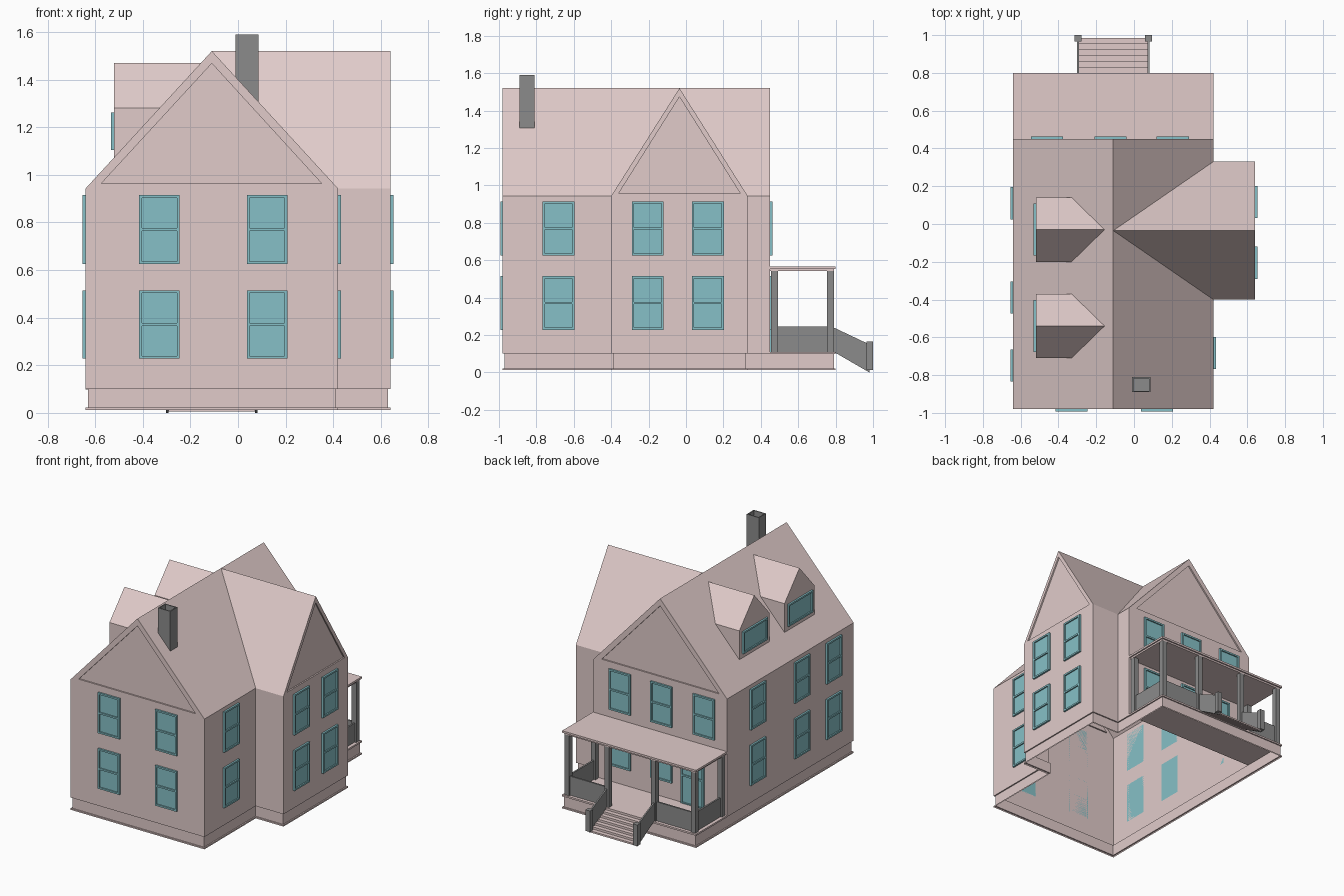
import bpy, bmesh
from math import radians
from mathutils import Matrix

if "Cube" in bpy.data.objects:
    bpy.data.objects.remove(bpy.data.objects["Cube"])


def material(name, rgb):
    m = bpy.data.materials.new(name)
    m.diffuse_color = (*rgb, 1)
    m.use_nodes = True
    m.node_tree.nodes["Principled BSDF"].inputs["Base Color"].default_value = m.diffuse_color
    return m


PINK = material("pink_siding", (0.75, 0.60, 0.59))
TEAL = material("teal_trim", (0.24, 0.53, 0.57))
DARK = material("dark_wood", (0.26, 0.26, 0.26))


def finish(name, bm, mat, fix=True):
    if fix:
        bmesh.ops.recalc_face_normals(bm, faces=bm.faces)
    me = bpy.data.meshes.new(name)
    bm.to_mesh(me)
    bm.free()
    me.materials.append(mat)
    ob = bpy.data.objects.new(name, me)
    bpy.context.collection.objects.link(ob)
    return ob


def add_box(bm, x0, x1, y0, y1, z0, z1):
    m = Matrix.Translation(((x0 + x1) / 2, (y0 + y1) / 2, (z0 + z1) / 2))
    m = m @ Matrix.Diagonal((x1 - x0, y1 - y0, z1 - z0, 1))
    return bmesh.ops.create_cube(bm, size=1, matrix=m)["verts"]


def box(name, mat, *dims):
    bm = bmesh.new()
    add_box(bm, *dims)
    return finish(name, bm, mat)


def prism(name, pts, axis, a, b, mat=PINK):
    """Extrude a (u, z) outline along x or y from a to b."""
    bm = bmesh.new()
    f = bm.faces.new([bm.verts.new((a, u, z) if axis == "x" else (u, a, z)) for u, z in pts])
    ext = bmesh.ops.extrude_face_region(bm, geom=[f])["geom"]
    d = (b - a, 0, 0) if axis == "x" else (0, b - a, 0)
    bmesh.ops.translate(bm, vec=d, verts=[v for v in ext if isinstance(v, bmesh.types.BMVert)])
    return finish(name, bm, mat)


def boolean(ob, other, op):
    mod = ob.modifiers.new("bool", "BOOLEAN")
    mod.operation, mod.object, mod.solver = op, other, "EXACT"
    bpy.context.view_layer.objects.active = ob
    bpy.ops.object.modifier_apply(modifier=mod.name)
    bpy.data.objects.remove(other)


def gable(u0, u1, z0, eave, ridge):
    return [(u0, z0), (u1, z0), (u1, eave), ((u0 + u1) / 2, ridge), (u0, eave)]


# House shell: main body, side wing and two dormers joined
house = prism("house_shell", gable(-0.64, 0.42, 0.1, 0.943, 1.52), "y", -0.98, 0.45)
boolean(house, prism("wing", gable(-0.40, 0.33, 0.1, 0.943, 1.5195), "x", -0.11, 0.64), "UNION")
DORMERS = (-0.03, -0.54)
for y in DORMERS:
    boolean(house, prism("dormer", gable(y - 0.17, y + 0.17, 1.0, 1.28, 1.47), "x", -0.52, -0.14), "UNION")

# Recessed gable triangles
main_tri = [(-0.575, 0.963), (0.352, 0.963), (-0.11, 1.468)]
wing_tri = [(-0.36, 0.957), (0.29, 0.957), (-0.035, 1.473)]
for tri, axis, a, b in ((main_tri, "y", -1.1, -0.97), (main_tri, "y", 0.44, 0.6), (wing_tri, "x", 0.63, 0.8)):
    boolean(house, prism("cutter", tri, axis, a, b), "DIFFERENCE")

# Open underside
bm = bmesh.new()
bm.from_mesh(house.data)
low = [f for f in bm.faces if all(v.co.z < 0.101 for v in f.verts)]
bmesh.ops.delete(bm, geom=low, context="FACES")
bm.to_mesh(house.data)
bm.free()


# Plinth with a small bottom lip, running round the house and porch
def footprint(d):
    l, r, w, f, b = -0.64 + d, 0.42 - d, 0.64 - d, -0.98 + d, 0.80 - d
    return [(l, f), (r, f), (r, -0.40 + d), (w, -0.40 + d), (w, 0.33 - d), (r, 0.33 - d), (r, b), (l, b)]


bm = bmesh.new()
rings = [[bm.verts.new((x, y, z)) for x, y in footprint(d)]
         for d, z in ((0, 0.1), (0.009, 0.1), (0.009, 0.022), (0, 0.022), (0, 0.012))]
for lo, hi in zip(rings[1:], rings):
    for i in range(8):
        j = (i + 1) % 8
        bm.faces.new((lo[i], lo[j], hi[j], hi[i]))
finish("plinth", bm, PINK, fix=False)

# Chimney with hollow top
bm = bmesh.new()
add_box(bm, -0.01, 0.087, -0.89, -0.81, 1.305, 1.59)
top = max(bm.faces, key=lambda f: f.calc_center_median().z)
bmesh.ops.inset_individual(bm, faces=[top], thickness=0.01)
ext = bmesh.ops.extrude_discrete_faces(bm, faces=[top])["faces"][0]
bmesh.ops.translate(bm, vec=(0, 0, -0.05), verts=ext.verts)
finish("chimney", bm, DARK)


# Windows: frame bars around recessed panes, turned to face each wall
def window(name, x, y, turn, z0, z1, w=0.17, split=True):
    bm = bmesh.new()
    h, t, p = w / 2, 0.012, -0.013
    add_box(bm, -h + t, h - t, -0.004, 0, z0 + t, z1 - t)
    for s in (-1, 1):
        add_box(bm, *sorted((s * h, s * (h - t))), p, 0, z0, z1)
    bars = [(z0, z0 + t), (z1 - t, z1)]
    if split:
        m = (z0 + z1) / 2
        bars.append((m - t / 2, m + t / 2))
    for a, b in bars:
        add_box(bm, -h + t, h - t, p, 0, a, b)
    bm.transform(Matrix.Translation((x, y, 0)) @ Matrix.Rotation(radians(turn), 4, "Z"))
    finish(name, bm, TEAL)


LOW, HIGH = (0.228, 0.515), (0.625, 0.915)
spots = [(-0.33, -0.98, 0), (0.122, -0.98, 0),
         (0.42, -0.682, 90), (0.64, -0.205, 90), (0.64, 0.117, 90),
         (-0.64, 0.11, -90), (-0.64, -0.39, -90), (-0.64, -0.75, -90),
         (-0.125, 0.45, 180), (0.205, 0.45, 180)]
for s in spots:
    window("lower_window", *s, *LOW)
    window("upper_window", *s, *HIGH)
window("upper_window", -0.46, 0.45, 180, *HIGH)
window("door", -0.37, 0.45, 180, 0.105, 0.515, 0.18)
for y in DORMERS:
    window("dormer_window", -0.52, y, -90, 1.105, 1.262, 0.276, split=False)

# Porch floor and flat roof
box("porch_floor", PINK, -0.64, 0.42, 0.45, 0.80, 0.098, 0.11)
box("porch_roof", PINK, -0.64, 0.42, 0.45, 0.80, 0.553, 0.567)
box("porch_roof_beam", PINK, -0.63, 0.41, 0.45, 0.79, 0.541, 0.553)

# Porch posts and solid railings, mirrored about the porch centre
CX = -0.11


def mirrored(name, dx0, dx1, *rest):
    for s in (-1, 1):
        box(name, DARK, *sorted((CX + s * dx0, CX + s * dx1)), *rest)


mirrored("corner_post", 0.482, 0.518, 0.754, 0.79, 0.11, 0.541)
mirrored("wall_post", 0.482, 0.518, 0.455, 0.491, 0.11, 0.541)
mirrored("step_post", 0.167, 0.203, 0.754, 0.79, 0.11, 0.541)
mirrored("side_railing", 0.494, 0.506, 0.491, 0.754, 0.11, 0.246)
mirrored("back_railing", 0.203, 0.482, 0.766, 0.778, 0.11, 0.246)

# Stair newels and sloping side panels
mirrored("stair_newel", 0.169, 0.205, 0.966, 1.0, 0.014, 0.165)
for s in (-1, 1):
    a = CX + s * 0.187
    prism("stair_side", [(0.79, 0.24), (0.98, 0.15), (0.98, 0.0), (0.79, 0.11)],
          "x", a - 0.005, a + 0.005, DARK)

# Steps: thin folded strip of risers and treads
bm = bmesh.new()
N, z, y = 6, 0.11, 0.80
path = [(y, z)]
for i in range(N):
    z -= 0.0155
    path.append((y, z))
    y += 0.031
    path.append((y, z))
path.append((y, 0.005))
rows = [[bm.verts.new((CX + s * 0.185, y, z)) for s in (-1, 1)] for y, z in path]
for a, b in zip(rows, rows[1:]):
    bm.faces.new((a[0], b[0], b[1], a[1]))
finish("steps", bm, PINK, fix=False)
